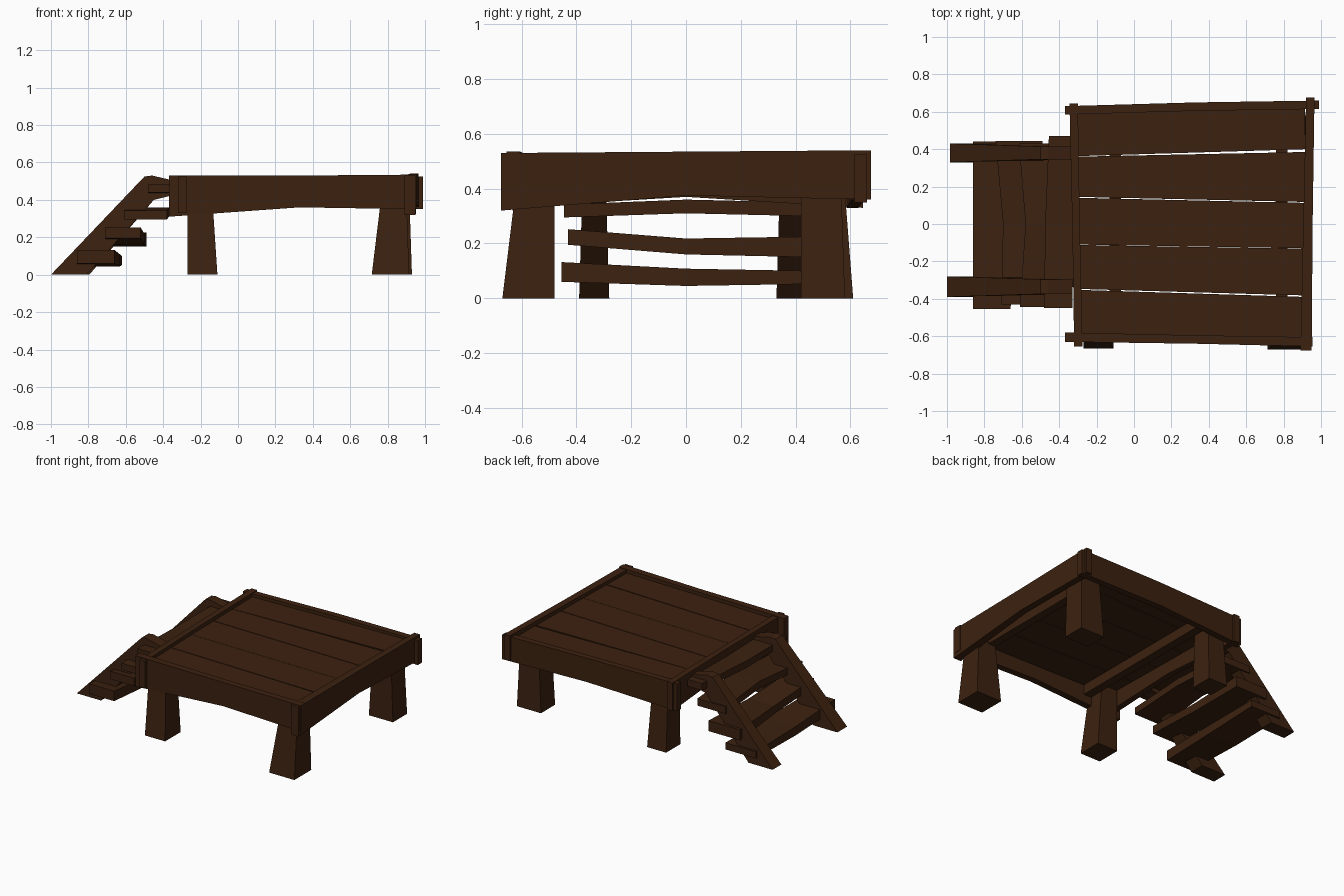
import bpy, bmesh

wood = bpy.data.materials.new("dark brown wood")
wood.diffuse_color = (0.045, 0.0155, 0.005, 1)


def make(name, rings):
    """Loft matching rings of points into a closed flat-shaded solid."""
    bm = bmesh.new()
    loops = [[bm.verts.new(p) for p in r] for r in rings]
    n = len(loops[0])
    for a, b in zip(loops, loops[1:]):
        for i in range(n):
            j = (i + 1) % n
            bm.faces.new((a[i], a[j], b[j], b[i]))
    bm.faces.new(loops[0][::-1])
    bm.faces.new(loops[-1])
    bmesh.ops.recalc_face_normals(bm, faces=bm.faces)
    me = bpy.data.meshes.new(name)
    bm.to_mesh(me)
    bm.free()
    me.materials.append(wood)
    ob = bpy.data.objects.new(name, me)
    bpy.context.collection.objects.link(ob)
    return ob


def beam(name, axis, *stations):
    """Hewn board along x or y; station = (position, side0, side1, z0, z1)."""
    rings = []
    for t, a, b, z0, z1 in stations:
        sec = [(a, z0), (b, z0), (b, z1), (a, z1)]
        rings.append([(t, s, z) if axis == 'x' else (s, t, z) for s, z in sec])
    return make(name, rings)


def leg(name, bottom, top, h=0.45):
    rings = []
    for (x0, x1, y0, y1), z in ((bottom, 0.0), (top, h)):
        rings.append([(x0, y0, z), (x1, y0, z), (x1, y1, z), (x0, y1, z)])
    return make(name, rings)


# Rim beams with arched undersides
beam("front_rim", 'x', (-0.37, -0.63, -0.58, 0.31, 0.53),
     (0.33, -0.64, -0.595, 0.36, 0.53), (0.955, -0.655, -0.605, 0.35, 0.535))
beam("back_rim", 'x', (-0.37, 0.585, 0.63, 0.33, 0.525),
     (0.33, 0.605, 0.65, 0.36, 0.53), (0.99, 0.615, 0.66, 0.35, 0.525))
beam("left_rim", 'y', (-0.655, -0.32, -0.275, 0.33, 0.525),
     (0, -0.33, -0.29, 0.37, 0.53), (0.645, -0.345, -0.30, 0.33, 0.53))
beam("right_rim", 'y', (-0.675, 0.89, 0.95, 0.32, 0.53),
     (0, 0.905, 0.955, 0.375, 0.535), (0.675, 0.92, 0.965, 0.36, 0.54))

# Deck planks: (left y0, y1, right y0, y1)
for i, (a, b, c, d) in enumerate([(0.363, 0.60, 0.40, 0.625),
                                  (0.145, 0.36, 0.118, 0.385),
                                  (-0.11, 0.14, -0.13, 0.113),
                                  (-0.347, -0.112, -0.382, -0.132),
                                  (-0.60, -0.352, -0.615, -0.39)]):
    beam(f"deck_plank_{i + 1}", 'x', (-0.30, a, b, 0.46, 0.503),
         (0.915, c, d, 0.46, 0.508))

# Joists under the deck
for x in (-0.13, 0.76):
    beam("deck_joist", 'y', (-0.60, x, x + 0.06, 0.39, 0.47),
         (0.61, x, x + 0.06, 0.39, 0.47))

# Tapered legs
leg("front_left_leg", (-0.27, -0.11, -0.665, -0.49), (-0.27, -0.14, -0.615, -0.49))
leg("back_left_leg", (-0.27, -0.12, 0.45, 0.61), (-0.26, -0.14, 0.44, 0.575))
leg("front_right_leg", (0.715, 0.915, -0.67, -0.48), (0.77, 0.90, -0.615, -0.48))
leg("back_right_leg", (0.74, 0.93, 0.42, 0.58), (0.77, 0.915, 0.42, 0.565))

# Stair stringers: sloped side profile with a short flat top
profile = [(-1.0, 0), (-0.81, 0), (-0.45, 0.40), (-0.33, 0.43),
           (-0.33, 0.50), (-0.46, 0.53), (-0.50, 0.525)]
for name, y0, y1, shift in (("front_stringer", -0.39, -0.28, 0),
                            ("back_stringer", 0.33, 0.43, 0.015)):
    rings = []
    for y, s in ((y0, 1), (y1, -1)):
        # upper end narrows slightly toward the deck
        rings.append([(x + shift * (z < 0.4), y + s * 0.03 * z, z)
                      for x, z in profile])
    make(name, rings)

# Crooked stair treads, sagging at mid span
beam("tread_1", 'y', (-0.455, -0.86, -0.66, 0.06, 0.132),
     (0, -0.86, -0.63, 0.045, 0.108), (0.44, -0.86, -0.62, 0.052, 0.10))
beam("tread_2", 'y', (-0.43, -0.71, -0.52, 0.195, 0.252),
     (0, -0.70, -0.50, 0.16, 0.218), (0.445, -0.74, -0.49, 0.15, 0.225))
beam("tread_3", 'y', (-0.445, -0.61, -0.38, 0.295, 0.342),
     (0, -0.58, -0.37, 0.31, 0.36), (0.43, -0.615, -0.39, 0.30, 0.35))
beam("tread_4", 'y', (-0.45, -0.48, -0.33, 0.44, 0.482),
     (0, -0.475, -0.32, 0.425, 0.475), (0.47, -0.455, -0.335, 0.44, 0.49))
